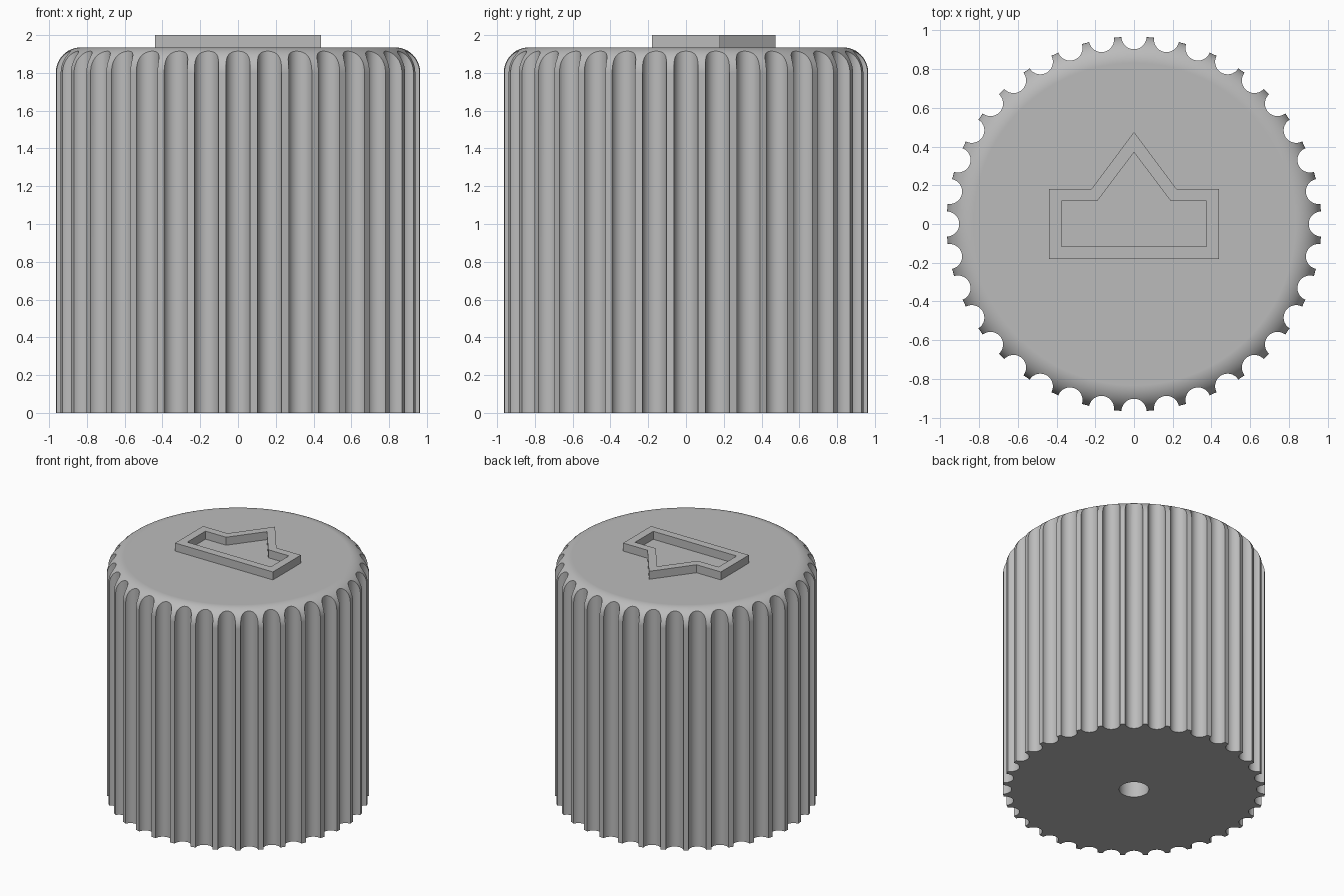
import bpy, bmesh, math
from mathutils import Matrix

if "Cube" in bpy.data.objects:
    bpy.data.objects.remove(bpy.data.objects["Cube"], do_unlink=True)

RADIUS, BODY_TOP, FILLET = 0.967, 1.935, 0.135
FLUTES, FLUTE_RADIUS = 36, 0.065
HOLE_RADIUS, HOLE_DEPTH = 0.11, 1.0

grey = bpy.data.materials.new("plain grey")
grey.use_nodes = True
colour = (0.5, 0.5, 0.5, 1)
grey.diffuse_color = colour
grey.node_tree.nodes["Principled BSDF"].inputs["Base Color"].default_value = colour


def make_object(name, bm):
    bmesh.ops.recalc_face_normals(bm, faces=bm.faces[:])
    mesh = bpy.data.meshes.new(name)
    bm.to_mesh(mesh)
    bm.free()
    mesh.materials.append(grey)
    obj = bpy.data.objects.new(name, mesh)
    bpy.context.collection.objects.link(obj)
    return obj


def activate(obj):
    bpy.ops.object.select_all(action="DESELECT")
    obj.select_set(True)
    bpy.context.view_layer.objects.active = obj


def cylinder(bm, radius, low, high, x=0, y=0, sides=32):
    place = Matrix.Translation((x, y, (low + high) / 2))
    bmesh.ops.create_cone(bm, cap_ends=True, segments=sides, radius1=radius,
                          radius2=radius, depth=high - low, matrix=place)


# Knob body: stacked rings with a rounded top rim
def knob_body(sides=144, steps=12):
    profile = [(RADIUS, 0)]
    for i in range(steps + 1):
        a = math.pi / 2 * i / steps
        profile.append((RADIUS - FILLET + FILLET * math.cos(a),
                        BODY_TOP - FILLET + FILLET * math.sin(a)))
    bm = bmesh.new()
    rings = []
    for r, z in profile:
        angles = [math.tau * (k + 0.5) / sides for k in range(sides)]
        rings.append([bm.verts.new((r * math.cos(a), r * math.sin(a), z)) for a in angles])
    for low, high in zip(rings, rings[1:]):
        for k in range(sides):
            n = (k + 1) % sides
            bm.faces.new((low[k], low[n], high[n], high[k]))
    bm.faces.new(rings[0])
    bm.faces.new(rings[-1])
    return make_object("knob_body", bm)


body = knob_body()

# Grip flutes around the side and the shaft hole underneath
bm = bmesh.new()
for k in range(FLUTES):
    a = math.tau * k / FLUTES
    cylinder(bm, FLUTE_RADIUS, -0.1, 2.1, RADIUS * math.cos(a), RADIUS * math.sin(a))
cylinder(bm, HOLE_RADIUS, -0.1, HOLE_DEPTH, sides=48)
cutter = make_object("flute_and_hole_cutter", bm)
cutter.hide_render = True

cut = body.modifiers.new("flutes", "BOOLEAN")
cut.operation = "DIFFERENCE"
cut.solver = "EXACT"
cut.object = cutter
activate(body)
bpy.ops.object.modifier_apply(modifier=cut.name)
bpy.data.objects.remove(cutter, do_unlink=True)
bpy.ops.object.shade_smooth_by_angle(angle=math.radians(30))
normals = body.modifiers.new("clean_normals", "WEIGHTED_NORMAL")
normals.keep_sharp = True


# Raised pointer frame on the top
def pointer_outline(half_width, back, front, notch, tip):
    right = [(half_width, back), (half_width, front), (notch, front)]
    return right + [(0, tip)] + [(-x, y) for x, y in reversed(right)]


outer = pointer_outline(0.44, -0.18, 0.18, 0.22, 0.475)
inner = pointer_outline(0.375, -0.115, 0.118, 0.19, 0.37)
bm = bmesh.new()
loops = [[bm.verts.new((x, y, z)) for x, y in outline]
         for outline, z in ((outer, BODY_TOP), (outer, 2), (inner, 2), (inner, BODY_TOP))]
for a, b in zip(loops, loops[1:] + loops[:1]):
    for k in range(len(a)):
        n = (k + 1) % len(a)
        bm.faces.new((a[k], a[n], b[n], b[k]))
make_object("pointer_frame", bm)
